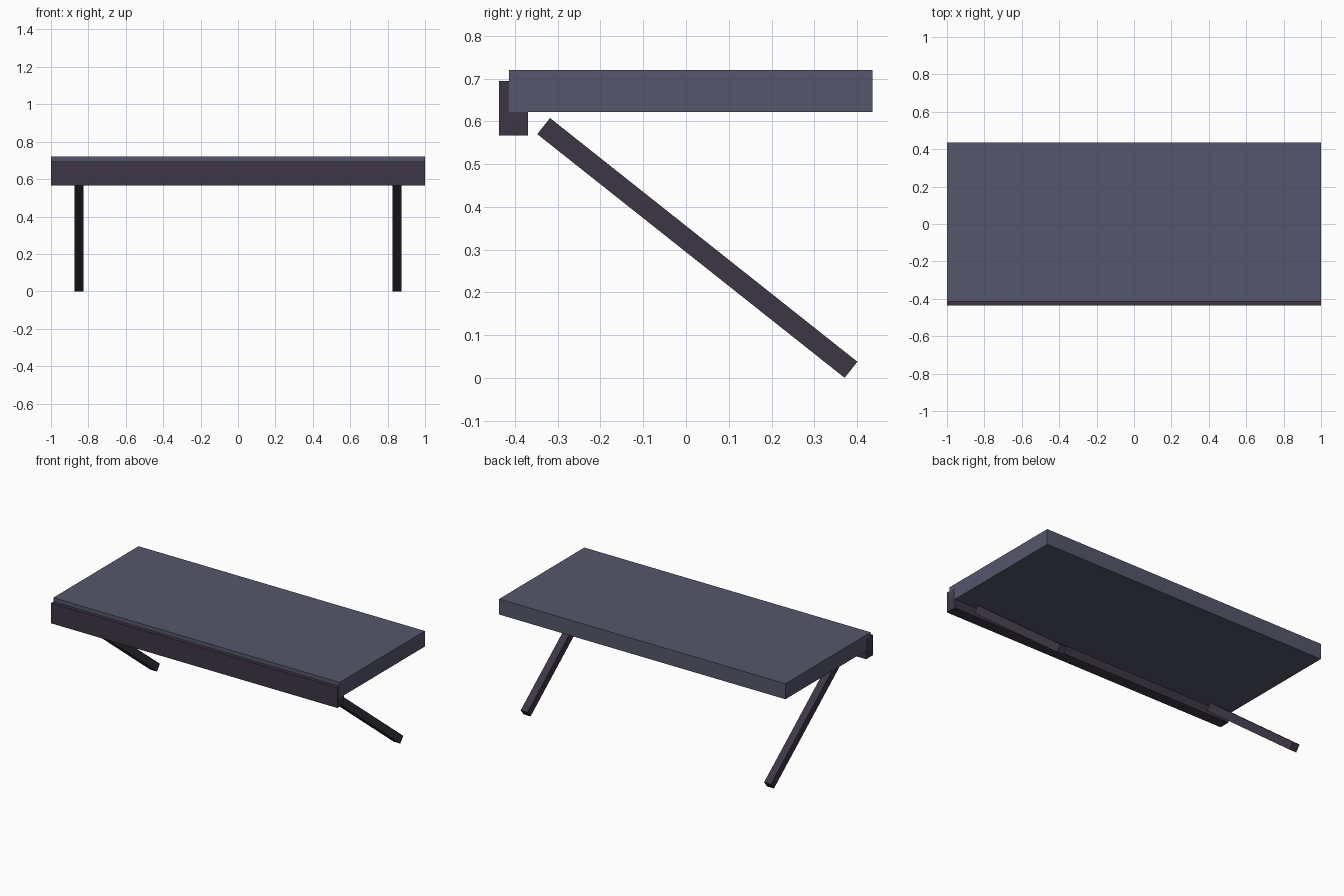
import bpy
import math

default = bpy.data.objects.get("Cube")
if default:
    bpy.data.objects.remove(default, do_unlink=True)


def make_material(name, rgb):
    mat = bpy.data.materials.new(name)
    mat.use_nodes = True
    color = (*rgb, 1.0)
    mat.diffuse_color = color
    mat.node_tree.nodes["Principled BSDF"].inputs["Base Color"].default_value = color
    return mat


def box(name, center, size, mat, tilt=0.0):
    """Box of the given size, tilted about the x axis."""
    bpy.ops.mesh.primitive_cube_add(size=1)
    obj = bpy.context.object
    obj.name = obj.data.name = name
    obj.scale = size
    bpy.ops.object.transform_apply(location=False, rotation=False, scale=True)
    obj.location = center
    obj.rotation_euler.x = tilt
    obj.data.materials.append(mat)
    return obj


slate = make_material("slate blue grey", (0.090, 0.096, 0.149))
plum = make_material("dark plum", (0.048, 0.036, 0.060))

# Flat slab and the rail across its front edge
box("top_slab", (0, 0.011, 0.671), (2, 0.85, 0.098), slate)
box("front_rail", (0, -0.403, 0.631), (2, 0.068, 0.128), plum)

# Slanted supports running down from the front to the back
run, drop, thickness = 0.719, 0.57, 0.048
length = math.hypot(run, drop)
for side, x in (("left", 0.85), ("right", -0.85)):
    box(f"{side}_brace", (x, 0.0265, 0.304), (thickness, length, thickness),
        plum, tilt=-math.atan2(drop, run))
